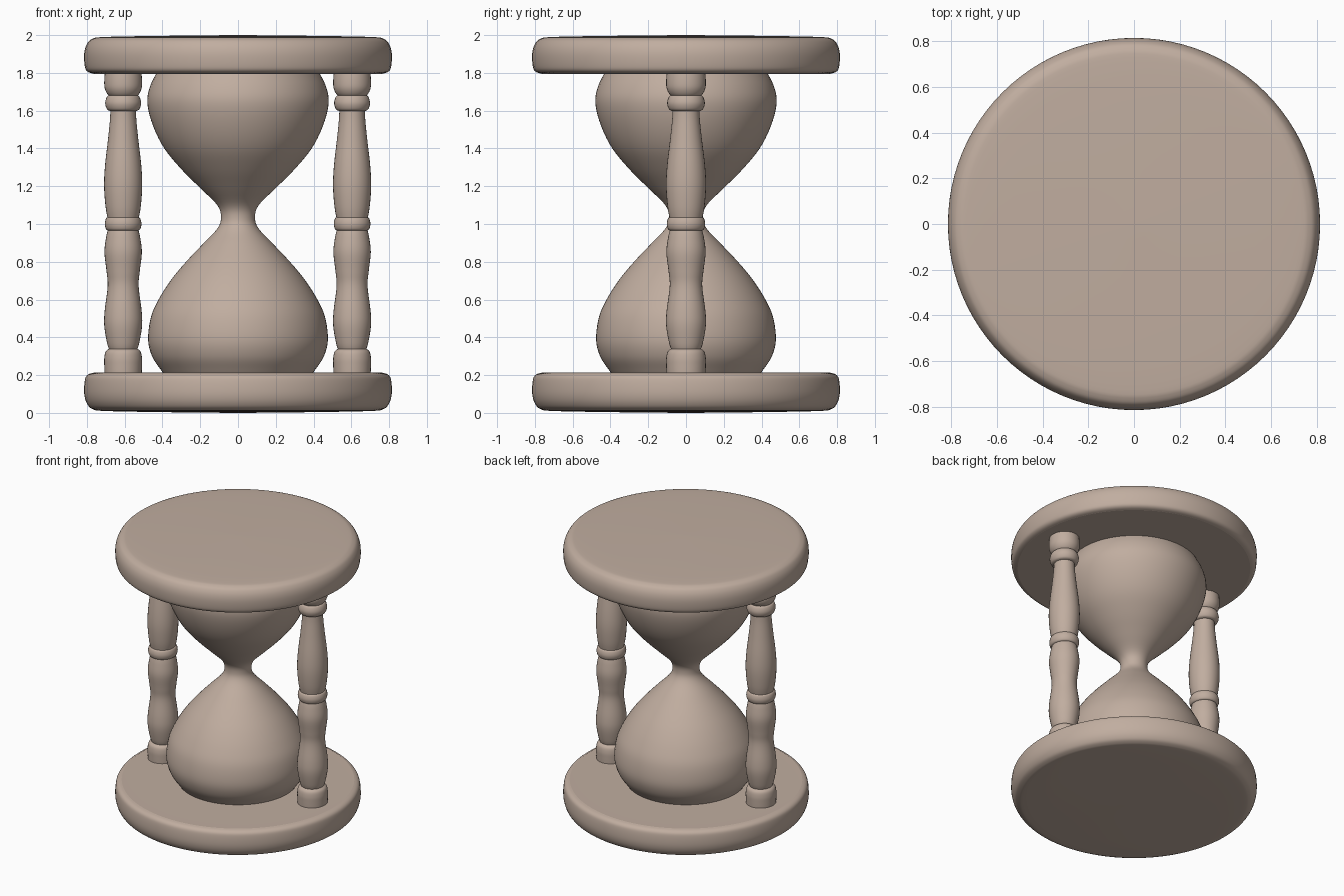
import bpy, bmesh, math

cube = bpy.data.objects.get("Cube")
if cube:
    bpy.data.objects.remove(cube, do_unlink=True)

clay = bpy.data.materials.new("warm_clay")
clay.use_nodes = True
COLOUR = (0.53, 0.42, 0.35, 1)
clay.diffuse_color = COLOUR
clay.node_tree.nodes["Principled BSDF"].inputs["Base Color"].default_value = COLOUR


def smooth_profile(points, steps=5):
    """Catmull-Rom curve through (radius, height) points."""
    pts = [points[0], *points, points[-1]]
    out = []
    for a, b, c, d in zip(pts, pts[1:], pts[2:], pts[3:]):
        for s in range(steps):
            t = s / steps
            out.append(tuple(
                0.5 * (2 * q + (r - p) * t + (2 * p - 5 * q + 4 * r - w) * t * t
                       + (3 * q - p - 3 * r + w) * t ** 3)
                for p, q, r, w in zip(a, b, c, d)))
    out.append(points[-1])
    return out


def lathe(name, points, x=0, segments=48, y_scale=1.0):
    """Turn a profile round the vertical axis and close both ends."""
    bm = bmesh.new()
    rings = []
    for r, z in smooth_profile(points):
        rings.append([bm.verts.new((r * math.cos(a), r * math.sin(a) * y_scale, z))
                      for a in (math.tau * i / segments for i in range(segments))])
    for low, high in zip(rings, rings[1:]):
        for i in range(segments):
            j = (i + 1) % segments
            bm.faces.new((low[i], low[j], high[j], high[i]))
    bm.faces.new(rings[0][::-1])
    bm.faces.new(rings[-1])
    mesh = bpy.data.meshes.new(name)
    bm.to_mesh(mesh)
    bm.free()
    mesh.materials.append(clay)
    obj = bpy.data.objects.new(name, mesh)
    obj.location.x = x
    bpy.context.collection.objects.link(obj)
    bpy.ops.object.select_all(action='DESELECT')
    obj.select_set(True)
    bpy.context.view_layer.objects.active = obj
    bpy.ops.object.shade_smooth_by_angle(angle=math.radians(40))
    return obj


# Round end plates with softened rims and very slightly domed outer faces
plate = [(0.02, 0), (0.4, 0.004), (0.7, 0.01), (0.77, 0.02), (0.8, 0.05),
         (0.814, 0.1), (0.812, 0.165), (0.8, 0.198), (0.765, 0.212), (0.7, 0.213), (0.02, 0.213)]
lathe("base_plate", plate, segments=96)
lathe("top_plate", [(r, 2 - z * 0.96) for r, z in reversed(plate)], segments=96)

# Glass with two bulbs and a narrow waist
lathe("glass_bulbs", [
    (0.38, 0.19), (0.41, 0.23), (0.455, 0.3), (0.476, 0.39), (0.46, 0.51),
    (0.415, 0.61), (0.35, 0.71), (0.275, 0.8), (0.19, 0.89), (0.11, 0.975),
    (0.09, 1.035), (0.11, 1.1), (0.2, 1.19), (0.3, 1.29), (0.39, 1.4),
    (0.45, 1.52), (0.48, 1.64), (0.465, 1.73), (0.42, 1.82)], segments=72)

# Turned pieces of a post, from the foot upward
post_parts = {
    "foot": [(0.098, 0.2), (0.1, 0.25), (0.1, 0.29), (0.092, 0.325), (0.07, 0.343)],
    "lower_spindle": [(0.072, 0.33), (0.085, 0.37), (0.1, 0.46), (0.098, 0.54),
                      (0.082, 0.67), (0.088, 0.75), (0.099, 0.85), (0.09, 0.93), (0.078, 0.98)],
    "middle_ring": [(0.075, 0.964), (0.09, 0.972), (0.097, 1.0), (0.09, 1.03), (0.075, 1.038)],
    "upper_spindle": [(0.08, 1.02), (0.093, 1.09), (0.101, 1.2), (0.096, 1.31),
                      (0.08, 1.45), (0.07, 1.55), (0.067, 1.62)],
    "upper_ring": [(0.065, 1.597), (0.085, 1.607), (0.095, 1.64), (0.085, 1.675), (0.065, 1.684)],
    "cap": [(0.065, 1.67), (0.085, 1.69), (0.098, 1.72), (0.1, 1.76), (0.096, 1.81)],
}
for side, x in (("left", 0.604), ("right", -0.608)):
    for part, points in post_parts.items():
        lathe(f"{side}_post_{part}", points, x, segments=32, y_scale=1.05)
